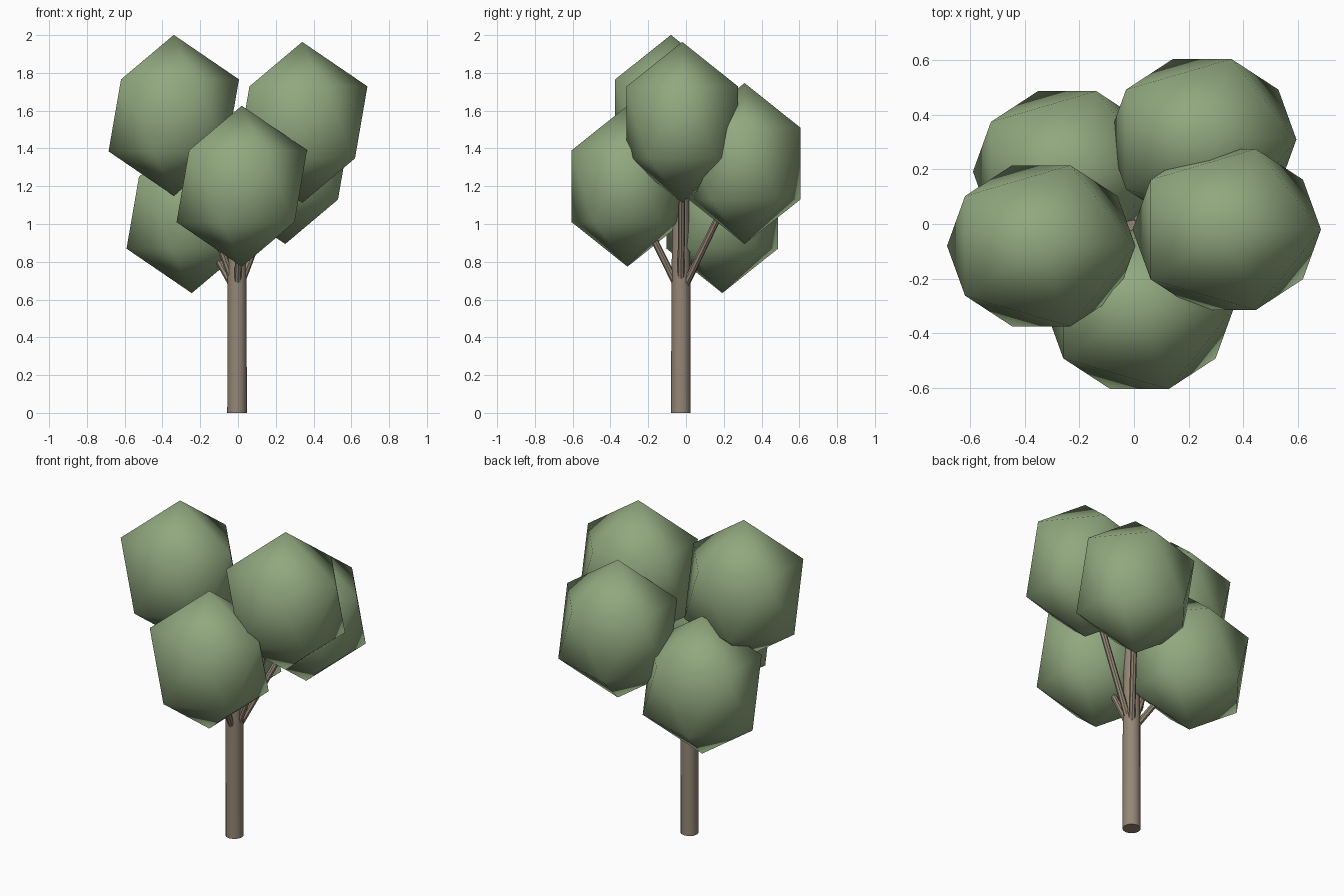
import bpy
from mathutils import Vector

if "Cube" in bpy.data.objects:
    bpy.data.objects.remove(bpy.data.objects["Cube"])


def material(name, color):
    m = bpy.data.materials.new(name)
    m.diffuse_color = color
    m.use_nodes = True
    m.node_tree.nodes["Principled BSDF"].inputs["Base Color"].default_value = m.diffuse_color
    return m


BARK = material("bark", (0.30, 0.24, 0.18, 1))
LEAF = material("leaf", (0.28, 0.39, 0.21, 1))


def finish(obj, name, mat):
    obj.name = name
    obj.data.materials.append(mat)
    return obj


def limb(name, start, end, r1, r2, sides):
    """Tapered round limb between two points."""
    a, b = Vector(start), Vector(end)
    bpy.ops.mesh.primitive_cone_add(
        vertices=sides, radius1=r1, radius2=r2, depth=(b - a).length,
        location=(a + b) / 2, rotation=(b - a).to_track_quat('Z', 'Y').to_euler())
    obj = finish(bpy.context.object, name, BARK)
    bpy.ops.object.shade_smooth_by_angle()
    return obj


# Trunk: straight lower stem, slimmer stem inside the crown
X, Y = -0.005, -0.027
limb("trunk", (X, Y, 0), (X, Y, 0.72), 0.052, 0.050, 12)
limb("upper_trunk", (X, Y, 0.72), (X, Y, 1.2), 0.050, 0.042, 12)

# Foliage clumps, each carried by one branch from the trunk
CLUMPS = [
    (-0.34, -0.08, 1.575),
    (0.34, -0.02, 1.538),
    (0.02, -0.31, 1.20),
    (0.25, 0.31, 1.32),
    (-0.245, 0.192, 1.06),
]
for i, c in enumerate(CLUMPS, 1):
    bpy.ops.mesh.primitive_ico_sphere_add(subdivisions=1, radius=1, location=c)
    clump = finish(bpy.context.object, f"foliage_{i}", LEAF)
    clump.scale = (0.386, 0.347, 0.426)
    bpy.ops.object.shade_smooth()
    limb(f"branch_{i}", (X, Y, 0.63), c, 0.019, 0.017, 8)
